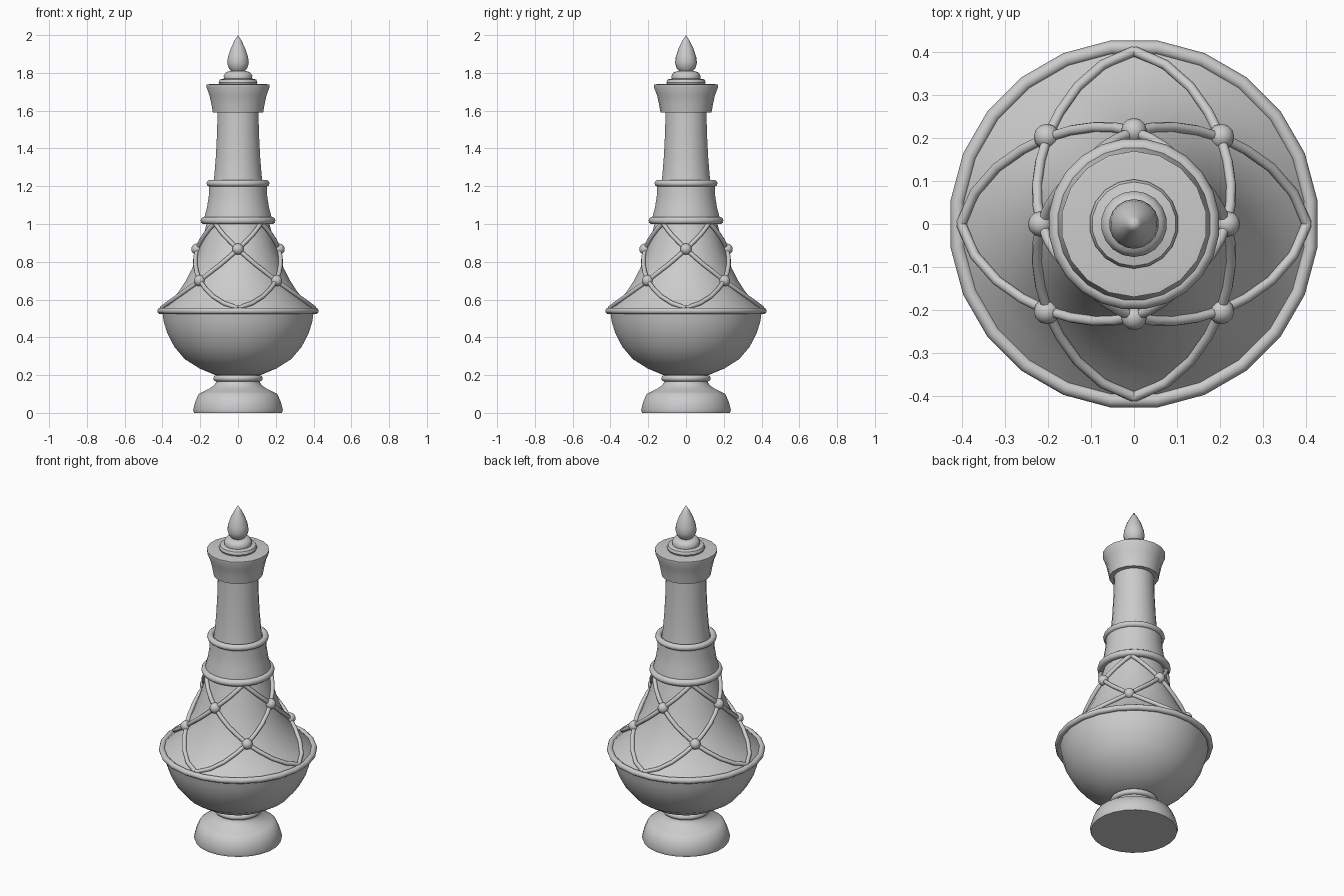
import bpy, bmesh
from math import pi, sin, cos, radians

if "Cube" in bpy.data.objects:
    bpy.data.objects.remove(bpy.data.objects["Cube"])


def smooth(ob, angle=40):
    bpy.ops.object.select_all(action='DESELECT')
    ob.select_set(True)
    bpy.context.view_layer.objects.active = ob
    bpy.ops.object.shade_smooth_by_angle(angle=radians(angle))


def lathe(name, profile, sides=24):
    """Closed solid of revolution from (radius, height) points."""
    bm = bmesh.new()
    rings = []
    for r, z in profile:
        if r == 0:
            rings.append([bm.verts.new((0, 0, z))] * sides)
        else:
            angles = [2 * pi * (i + 0.5) / sides for i in range(sides)]
            rings.append([bm.verts.new((r * cos(a), r * sin(a), z)) for a in angles])
    for low, high in zip(rings, rings[1:]):
        for i in range(sides):
            j = (i + 1) % sides
            bm.faces.new(dict.fromkeys((low[i], low[j], high[j], high[i])))
    bmesh.ops.recalc_face_normals(bm, faces=bm.faces)
    mesh = bpy.data.meshes.new(name)
    bm.to_mesh(mesh)
    bm.free()
    ob = bpy.data.objects.new(name, mesh)
    bpy.context.collection.objects.link(ob)
    smooth(ob)


def ring(name, radius, z, thick, sides=24):
    bpy.ops.mesh.primitive_torus_add(
        major_radius=radius, minor_radius=thick, major_segments=sides,
        minor_segments=10, location=(0, 0, z), rotation=(0, 0, pi / sides))
    bpy.context.object.name = name
    smooth(bpy.context.object, 60)


# Turned body parts, bottom to top
lathe("foot", [(0, 0), (0.235, 0), (0.24, 0.015), (0.228, 0.06), (0.21, 0.1), (0.19, 0.11),
               (0.155, 0.127), (0.128, 0.145), (0.115, 0.165), (0.115, 0.21), (0, 0.21)])
ring("foot_ring", 0.115, 0.183, 0.017)
lathe("bowl", [(0, 0.2), (0.12, 0.2), (0.205, 0.235), (0.285, 0.285), (0.34, 0.35),
               (0.377, 0.42), (0.396, 0.48), (0.405, 0.54), (0, 0.54)])
ring("bowl_rim", 0.414, 0.54, 0.017)
shoulder = [(0.405, 0.545), (0.36, 0.59), (0.318, 0.64), (0.278, 0.70), (0.242, 0.77),
            (0.213, 0.85), (0.19, 0.92), (0.165, 1.01)]
lathe("shoulder", [(0, 0.545)] + shoulder + [(0, 1.01)])
ring("lower_collar_ring", 0.18, 1.018, 0.02)
lathe("collar", [(0, 1.0), (0.183, 1.0), (0.178, 1.04), (0.165, 1.09), (0.156, 1.15),
                 (0.153, 1.21), (0, 1.21)])
ring("upper_collar_ring", 0.15, 1.215, 0.018)
lathe("neck", [(0, 1.2), (0.135, 1.2), (0.126, 1.26), (0.118, 1.36), (0.112, 1.48),
               (0.109, 1.6), (0, 1.6)])
lathe("stopper_cap", [(0, 1.59), (0.135, 1.59), (0.142, 1.63), (0.153, 1.68), (0.17, 1.725),
                      (0.17, 1.738), (0.155, 1.74), (0, 1.74)], 18)
lathe("cap_step", [(0, 1.735), (0.098, 1.735), (0.104, 1.75), (0.098, 1.765), (0.075, 1.77),
                   (0.077, 1.785), (0.066, 1.802), (0.045, 1.81), (0, 1.81)], 18)
lathe("finial", [(0, 1.803), (0.035, 1.808), (0.05, 1.825), (0.058, 1.853), (0.054, 1.885),
                 (0.039, 1.93), (0.018, 1.972), (0, 2.0)], 18)


def surface_radius(z):
    for (r0, z0), (r1, z1) in zip(shoulder, shoulder[1:]):
        if z <= z1:
            return r0 + (r1 - r0) * (z - z0) / (z1 - z0)
    return shoulder[-1][0]


# Lattice strands winding both ways up the shoulder
heights = [0.555, 0.58, 0.617, 0.66, 0.70, 0.745, 0.785, 0.827, 0.867, 0.905, 0.94, 0.975, 1.005]
curve = bpy.data.curves.new("lattice", 'CURVE')
curve.dimensions = '3D'
curve.bevel_depth = 0.012
curve.bevel_resolution = 2
curve.use_fill_caps = True
for start in range(4):
    for direction in (1, -1):
        spline = curve.splines.new('POLY')
        spline.points.add(len(heights) - 1)
        for i, z in enumerate(heights):
            a = start * pi / 2 + direction * i * pi / 16
            r = surface_radius(z) + 0.008
            spline.points[i].co = (r * cos(a), r * sin(a), z, 1)
lattice = bpy.data.objects.new("lattice", curve)
bpy.context.collection.objects.link(lattice)
bpy.ops.object.select_all(action='DESELECT')
lattice.select_set(True)
bpy.context.view_layer.objects.active = lattice
bpy.ops.object.convert(target='MESH')
smooth(bpy.context.object, 60)

# Beads where the strands cross
for z, offset in ((0.70, pi / 4), (0.867, 0)):
    for k in range(4):
        a = offset + k * pi / 2
        r = surface_radius(z) + 0.01
        bpy.ops.mesh.primitive_uv_sphere_add(
            segments=12, ring_count=8, radius=0.03, location=(r * cos(a), r * sin(a), z))
        bpy.context.object.name = "lattice_bead"
        smooth(bpy.context.object, 60)
